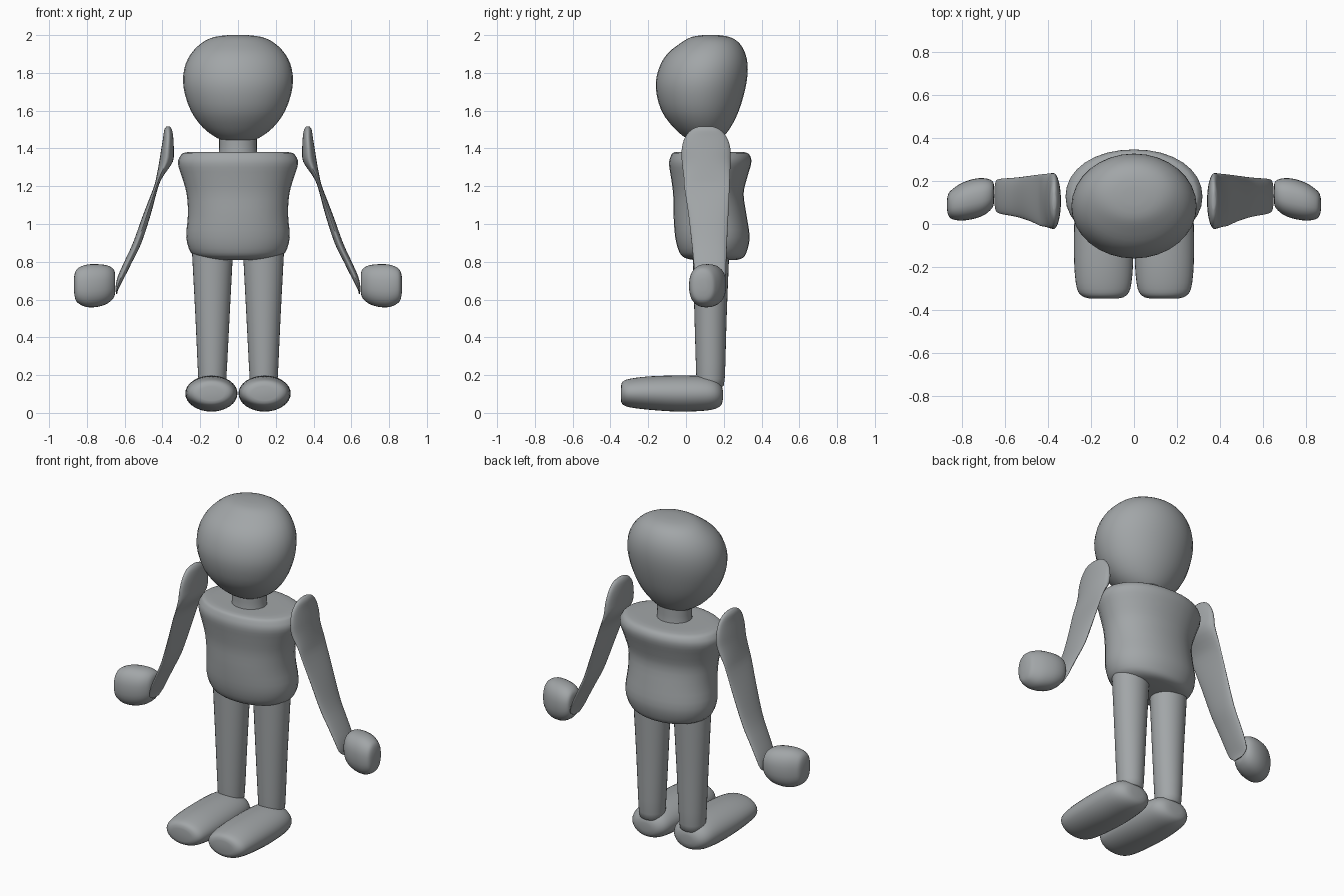
import bpy, bmesh, math
from mathutils import Vector

grey = bpy.data.materials.new("soft grey")
grey.diffuse_color = (0.36, 0.38, 0.39, 1)


def spline(p0, p1, p2, p3, t):
    """Catmull-Rom blend of four sections."""
    return [0.5 * (2 * b + (c - a) * t + (2 * a - 5 * b + 4 * c - d) * t * t
                   + (3 * b - a - 3 * c + d) * t ** 3)
            for a, b, c, d in zip(p0, p1, p2, p3)]


def loft(name, axis, sections, mirror=False, sides=32, steps=3, power=1.0):
    """Skin oval sections (position, u min, u max, v min, v max) along an axis."""
    rows = []
    for i in range(len(sections) - 1):
        quad = [sections[max(0, min(len(sections) - 1, i + k))] for k in (-1, 0, 1, 2)]
        rows += [spline(*quad, s / steps) for s in range(steps)]
    rows.append(sections[-1])
    bm = bmesh.new()
    rings = []
    for t, u0, u1, v0, v1 in rows:
        ring = []
        for k in range(sides):
            a = 2 * math.pi * k / sides
            c, s = math.cos(a), math.sin(a)
            u = (u0 + u1) / 2 + (u1 - u0) / 2 * math.copysign(abs(c) ** power, c)
            v = (v0 + v1) / 2 + (v1 - v0) / 2 * math.copysign(abs(s) ** power, s)
            co = {"x": (t, u, v), "y": (u, t, v), "z": (u, v, t)}[axis]
            ring.append(bm.verts.new(Vector(co)))
        rings.append(ring)
    for a, b in zip(rings, rings[1:]):
        for k in range(sides):
            n = (k + 1) % sides
            bm.faces.new((a[k], a[n], b[n], b[k]))
    bm.faces.new(rings[0][::-1])
    bm.faces.new(rings[-1])
    bmesh.ops.recalc_face_normals(bm, faces=bm.faces)
    mesh = bpy.data.meshes.new(name)
    bm.to_mesh(mesh)
    bm.free()
    mesh.materials.append(grey)
    obj = bpy.data.objects.new(name, mesh)
    bpy.context.collection.objects.link(obj)
    bpy.ops.object.select_all(action="DESELECT")
    obj.select_set(True)
    bpy.context.view_layer.objects.active = obj
    bpy.ops.object.shade_smooth_by_angle(angle=math.radians(50))
    if mirror:
        obj.modifiers.new("mirror", "MIRROR").use_mirror_merge = False
    return obj


# Egg-shaped head, leaning forward at the face
loft("head", "z", [
    (1.43, -.04, .04, .06, .14), (1.455, -.11, .11, .0, .19),
    (1.51, -.185, .185, -.065, .235), (1.60, -.25, .25, -.13, .28),
    (1.72, -.288, .288, -.16, .315), (1.82, -.285, .285, -.145, .327),
    (1.90, -.25, .25, -.10, .315), (1.96, -.19, .19, -.025, .28),
    (1.99, -.125, .125, .03, .23), (2.0, -.05, .05, .09, .17)])

# Short neck
loft("neck", "z", [
    (1.34, -.11, .11, .01, .21), (1.39, -.1, .1, .02, .2),
    (1.48, -.1, .1, .02, .2)])

# Torso with broad shoulders, slim waist and rounded hips
loft("torso", "z", [
    (.81, -.15, .15, .04, .27), (.82, -.205, .205, -.005, .30),
    (.85, -.25, .25, -.035, .32), (.93, -.274, .274, -.057, .337),
    (1.05, -.265, .265, -.066, .32), (1.16, -.272, .272, -.068, .305),
    (1.25, -.297, .297, -.08, .325), (1.32, -.318, .318, -.09, .345),
    (1.36, -.305, .305, -.08, .34), (1.38, -.27, .27, -.06, .31),
    (1.382, -.12, .12, .01, .22)], power=.95)

# Tapered legs
loft("legs", "z", [
    (.14, .07, .2, .06, .19), (.18, .062, .21, .055, .205),
    (.5, .045, .225, .045, .215), (.88, .025, .245, .035, .23)], mirror=True)

# Long rounded feet
loft("feet", "y", [
    (-.345, .07, .21, .065, .14), (-.335, .04, .24, .045, .165),
    (-.30, .017, .265, .03, .18), (-.2, .005, .277, .017, .193),
    (-.05, .003, .279, .007, .198), (.08, .01, .272, .01, .195),
    (.15, .025, .255, .02, .18), (.185, .06, .22, .04, .15),
    (.195, .1, .18, .07, .12)], mirror=True)

# Thin curved arms, thicker at the shoulder
loft("arms", "z", [
    (1.517, .362, .378, .07, .14), (1.50, .35, .39, .03, .18),
    (1.46, .343, .396, -.005, .215), (1.40, .34, .406, -.022, .235),
    (1.33, .345, .417, -.022, .236), (1.25, .398, .432, -.012, .232),
    (1.19, .424, .448, -.008, .23), (1.05, .462, .502, .013, .224),
    (.9, .511, .556, .03, .217), (.8, .56, .602, .04, .213),
    (.72, .6, .637, .047, .21), (.66, .631, .649, .06, .2),
    (.63, .64, .645, .1, .16)], mirror=True)

# Mitten hands
loft("hands", "x", [
    (.65, .1, .18, .64, .73), (.658, .075, .2, .61, .76),
    (.69, .045, .212, .58, .78), (.74, .025, .21, .562, .787),
    (.8, .016, .19, .56, .785), (.845, .023, .16, .58, .768),
    (.862, .04, .14, .605, .745), (.869, .07, .11, .65, .71)],
     mirror=True, power=.85)
